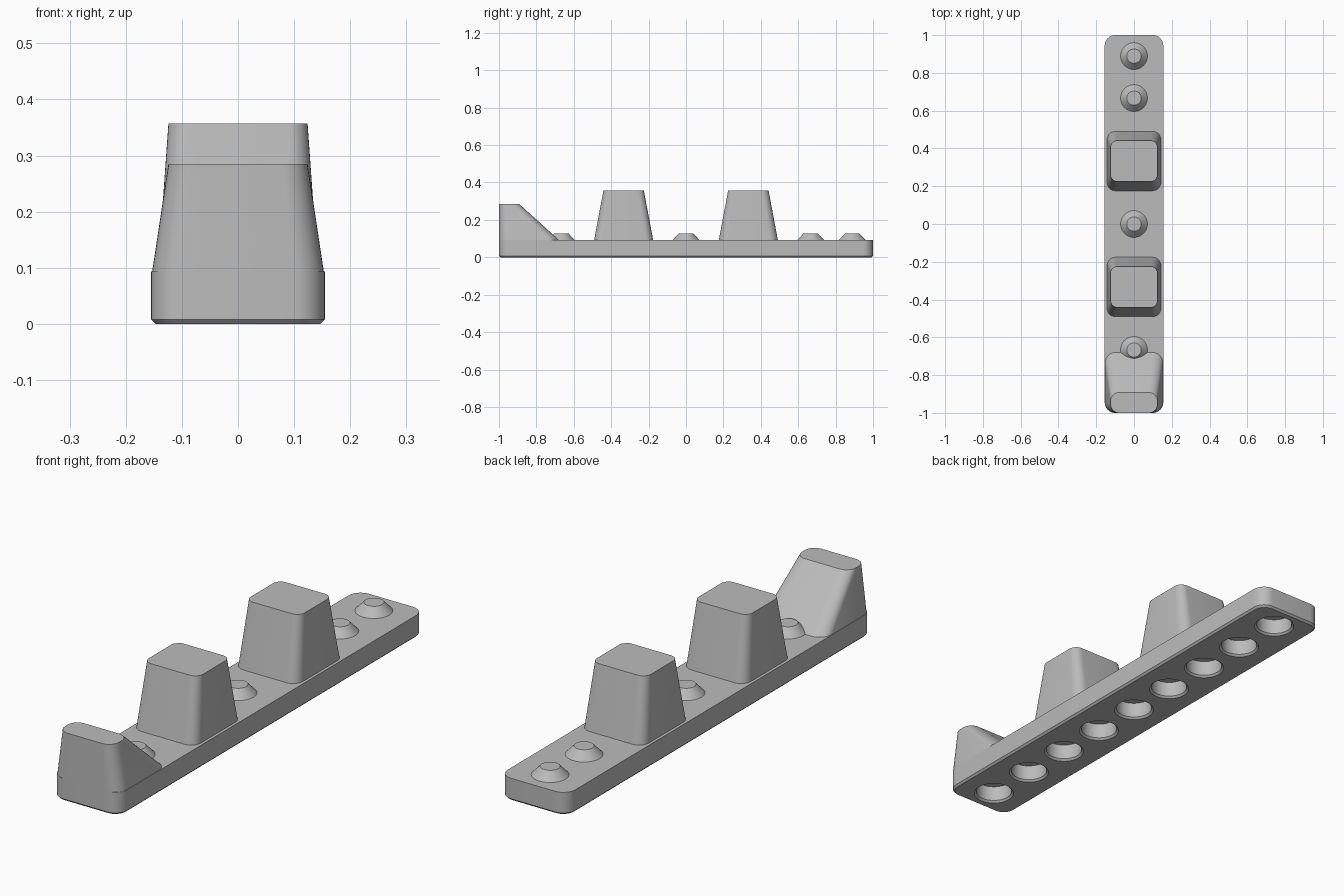
import bpy
import bmesh
from math import cos, sin, pi, radians

cube = bpy.data.objects.get("Cube")
if cube:
    bpy.data.objects.remove(cube, do_unlink=True)

# Single grey plastic
grey = bpy.data.materials.new("grey plastic")
grey.use_nodes = True
colour = (0.5, 0.5, 0.5, 1)
grey.diffuse_color = colour
grey.node_tree.nodes["Principled BSDF"].inputs["Base Color"].default_value = colour


def rounded_rect(hx, hy, r, z, cy=0, steps=8):
    """Counter-clockwise outline with rounded corners."""
    pts = []
    for i, (sx, sy) in enumerate([(1, 1), (-1, 1), (-1, -1), (1, -1)]):
        for k in range(steps + 1):
            a = (i + k / steps) * pi / 2
            pts.append((sx * (hx - r) + r * cos(a), cy + sy * (hy - r) + r * sin(a), z))
    return pts


def circle(r, z, cy, n=40):
    return [(r * cos(2 * pi * k / n), cy + r * sin(2 * pi * k / n), z) for k in range(n)]


def loft(name, *stacks):
    """Capped solids, each skinned over a stack of outlines from bottom to top."""
    bm = bmesh.new()
    for stack in stacks:
        rings = [[bm.verts.new(p) for p in ring] for ring in stack]
        n = len(rings[0])
        for low, high in zip(rings, rings[1:]):
            for k in range(n):
                j = (k + 1) % n
                bm.faces.new((low[k], low[j], high[j], high[k]))
        bm.faces.new(rings[0][::-1])
        bm.faces.new(rings[-1])
    mesh = bpy.data.meshes.new(name)
    bm.to_mesh(mesh)
    bm.free()
    mesh.materials.append(grey)
    ob = bpy.data.objects.new(name, mesh)
    bpy.context.collection.objects.link(ob)
    return ob


def smooth(ob):
    bpy.ops.object.select_all(action="DESELECT")
    ob.select_set(True)
    bpy.context.view_layer.objects.active = ob
    bpy.ops.object.shade_smooth_by_angle(angle=radians(25))


PITCH = 2 / 9
TOP = 0.093

# Base bar with a chamfered lower edge
base = loft("base_bar", [rounded_rect(0.147, 0.992, 0.047, 0),
                         rounded_rect(0.155, 1, 0.055, 0.008),
                         rounded_rect(0.155, 1, 0.055, TOP)])

# Row of blind sockets underneath
cutter = loft("socket_cutter", *[[circle(0.088, -0.008, i * PITCH),
                                  circle(0.072, 0.008, i * PITCH),
                                  circle(0.072, 0.072, i * PITCH)] for i in range(-4, 5)])
cutter.hide_render = True
cut = base.modifiers.new("sockets", "BOOLEAN")
cut.operation = "DIFFERENCE"
cut.solver = "EXACT"
cut.object = cutter
bpy.context.view_layer.objects.active = base
bpy.ops.object.modifier_apply(modifier=cut.name)
bpy.data.objects.remove(cutter, do_unlink=True)
parts = [base]

# Tapered blocks
for name, y in (("front_block", -1.5 * PITCH), ("rear_block", 1.5 * PITCH)):
    parts.append(loft(name, [rounded_rect(0.143, 0.158, 0.045, TOP - 0.002, y),
                             rounded_rect(0.124, 0.108, 0.035, 0.357, y)]))

# End stop, upright at the front and sloping at the back
parts.append(loft("end_stop", [rounded_rect(0.153, 0.16, 0.055, TOP, -0.84),
                               rounded_rect(0.124, 0.054, 0.045, 0.285, -0.946)]))

# Conical studs
for i in (-3, 0, 3, 4):
    y = i * PITCH
    parts.append(loft("stud", [circle(0.072, TOP - 0.001, y), circle(0.038, 0.128, y)]))

for part in parts:
    smooth(part)
